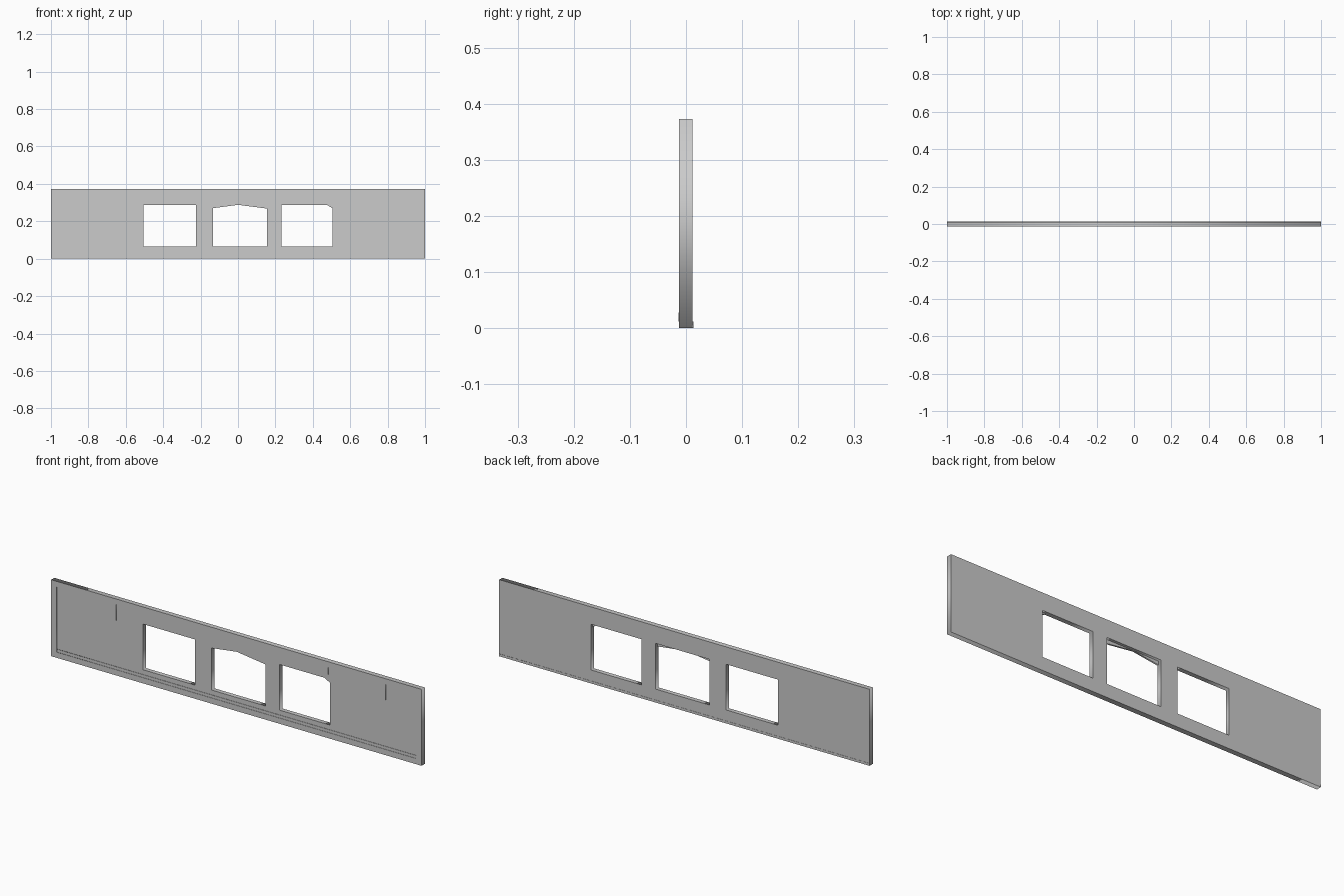
import bpy, math

if "Cube" in bpy.data.objects:
    bpy.data.objects.remove(bpy.data.objects["Cube"])


def rect(x0, x1, z0, z1):
    return [(x0, z0), (x1, z0), (x1, z1), (x0, z1)]


def sheet(name, outlines, y0, y1):
    """Upright sheet between depths y0 and y1; outlines after the first are holes."""
    cu = bpy.data.curves.new(name, 'CURVE')
    cu.dimensions = '2D'
    cu.fill_mode = 'BOTH'
    cu.extrude = (y1 - y0) / 2
    for pts in outlines:
        sp = cu.splines.new('POLY')
        sp.points.add(len(pts) - 1)
        for p, (x, z) in zip(sp.points, pts):
            p.co = (x, z, 0, 1)
        sp.use_cyclic_u = True
    ob = bpy.data.objects.new(name, cu)
    bpy.context.collection.objects.link(ob)
    ob.rotation_euler.x = math.pi / 2
    ob.location.y = (y0 + y1) / 2
    bpy.ops.object.select_all(action='DESELECT')
    ob.select_set(True)
    bpy.context.view_layer.objects.active = ob
    bpy.ops.object.convert(target='MESH')
    return ob


H = 0.373

# Back wall with three plain rectangular openings
windows = [rect(-0.505, -0.225, 0.065, 0.288),
           rect(-0.135, 0.155, 0.065, 0.288),
           rect(0.232, 0.505, 0.065, 0.288)]
sheet("back_wall", [rect(-1, 1, 0, H)] + windows, -0.002, 0.012)

# Front facing: middle opening has a shallow peak, right one a clipped corner
peaked = [(-0.135, 0.065), (0.155, 0.065), (0.155, 0.268), (0.0, 0.288), (-0.135, 0.270)]
clipped = [(0.232, 0.065), (0.505, 0.065), (0.505, 0.270), (0.475, 0.288), (0.232, 0.288)]
sheet("front_facing", [rect(-0.99, 0.99, 0, H), windows[0], peaked, clipped],
      -0.010, -0.002)

# Raised border around the front
sheet("border_frame", [rect(-1, 1, 0, H), rect(-0.97, 0.97, 0.012, 0.345)],
      -0.0125, -0.002)

# Stepped sill strips along the bottom
sheet("lower_sill", [rect(-0.97, 0.97, 0.012, 0.028)], -0.0135, -0.010)
sheet("upper_sill", [rect(-0.97, 0.97, 0.028, 0.042)], -0.0118, -0.010)

# Shallow header plates above the wall fields and openings
for x0, x1, z0, z1 in [(0.81, 0.97, 0.268, 0.345), (0.65, 0.805, 0.268, 0.345),
                       (0.33, 0.495, 0.31, 0.345), (0.16, 0.32, 0.31, 0.345)]:
    for side, (a, b) in (("right", (x0, x1)), ("left", (-x1, -x0))):
        sheet("header_plate_" + side, [rect(a, b, z0, z1)], -0.0112, -0.010)

# Low skirting on the back face
sheet("back_skirting", [rect(-1, 1, 0, 0.012)], 0.012, 0.013)
